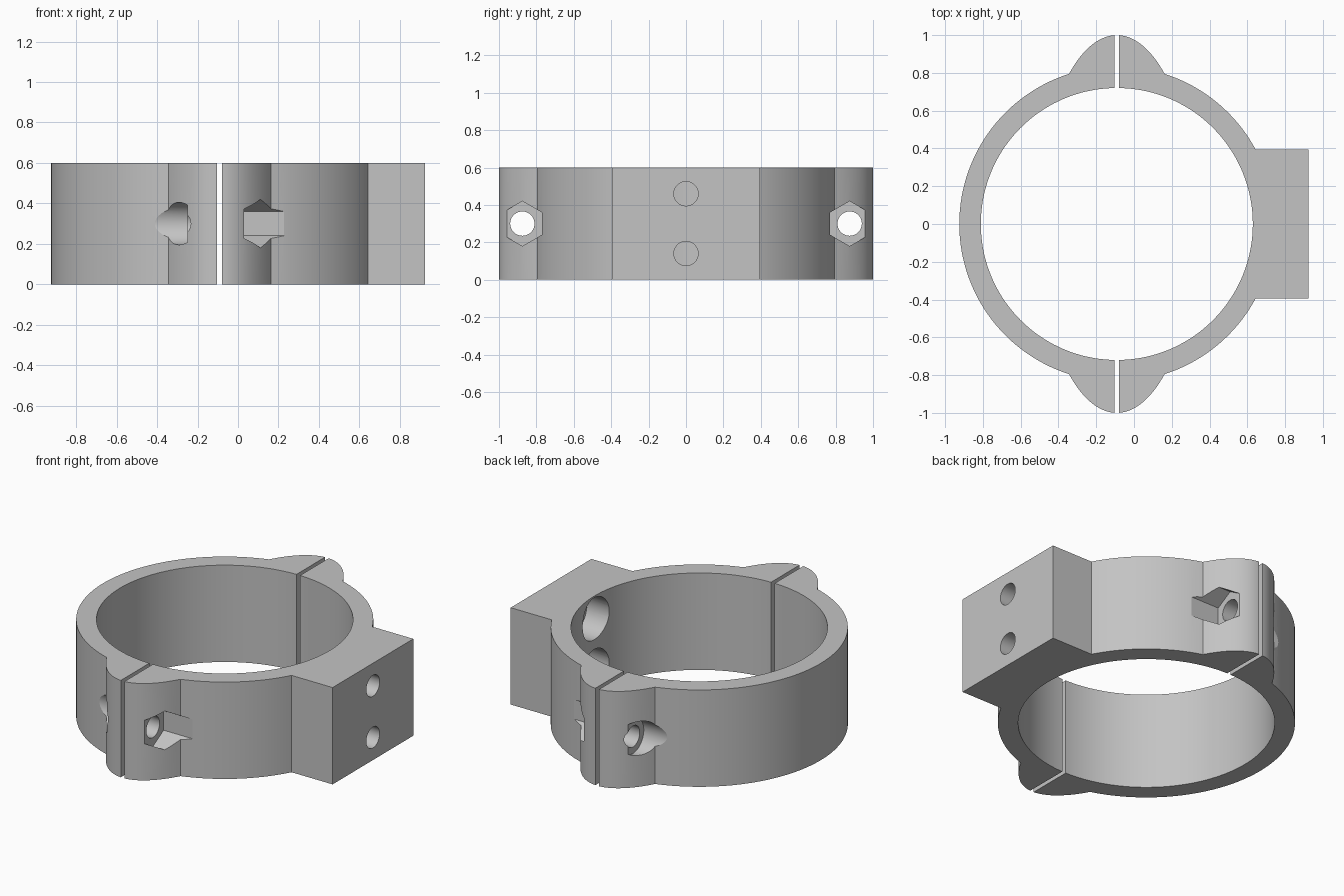
import bpy
import math
from mathutils import Matrix, Vector

if "Cube" in bpy.data.objects:
    bpy.data.objects.remove(bpy.data.objects["Cube"], do_unlink=True)

CX = -0.091          # ring axis
HEIGHT = 0.6
GAP = 0.0125         # half of the split between the two halves
BOLT_Y, BOLT_Z = 0.875, 0.3

grey = bpy.data.materials.new("plain grey")
grey.use_nodes = True
grey.diffuse_color = (0.55, 0.55, 0.55, 1)
grey.node_tree.nodes["Principled BSDF"].inputs["Base Color"].default_value = (0.55, 0.55, 0.55, 1)


def finish(name):
    obj = bpy.context.object
    obj.name = name
    obj.data.materials.append(grey)
    return obj


def box(name, low, high):
    low, high = Vector(low), Vector(high)
    bpy.ops.mesh.primitive_cube_add(size=1)
    obj = finish(name)
    size = high - low
    obj.data.transform(Matrix.Translation((low + high) / 2) @ Matrix.Diagonal((*size, 1)))
    return obj


def upright(name, radius_x, radius_y, height):
    """Vertical elliptic prism on the ring axis, centred on mid height."""
    bpy.ops.mesh.primitive_cylinder_add(vertices=144, radius=1, depth=1)
    obj = finish(name)
    obj.data.transform(Matrix.Translation((CX, 0, HEIGHT / 2))
                       @ Matrix.Diagonal((radius_x, radius_y, height, 1)))
    return obj


def rod(name, radius, x0, x1, y, z, sides=48):
    """Prism lying along x, with one corner pointing up."""
    bpy.ops.mesh.primitive_cylinder_add(vertices=sides, radius=radius, depth=x1 - x0)
    obj = finish(name)
    turn = Matrix.Rotation(math.pi / 2, 4, "Y") @ Matrix.Rotation(math.pi / 2, 4, "Z")
    if sides == 6:
        turn = Matrix.Rotation(math.pi / 2, 4, "Y")
        # put a corner on the z axis
        corner = turn @ obj.data.vertices[0].co
        angle = math.atan2(corner.y, corner.z)
        turn = Matrix.Rotation(angle, 4, "X") @ turn
    obj.data.transform(Matrix.Translation(((x0 + x1) / 2, y, z)) @ turn)
    return obj


def combine(target, tool, operation):
    mod = target.modifiers.new("shape", "BOOLEAN")
    mod.operation = operation
    mod.solver = "EXACT"
    mod.object = tool
    bpy.ops.object.select_all(action="DESELECT")
    bpy.context.view_layer.objects.active = target
    target.select_set(True)
    bpy.ops.object.modifier_apply(modifier=mod.name)
    bpy.data.objects.remove(tool, do_unlink=True)


def clamp_half(name, side):
    # ring blank with the bolt lugs, trimmed to one side of the split
    body = upright(name, 0.834, 0.834, 0.8)
    combine(body, upright("lugs", 0.417, 1.0, 0.9), "UNION")
    if side > 0:
        combine(body, box("mount_block", (0.4, -0.395, -0.2), (0.925, 0.395, 0.8)), "UNION")
    combine(body, upright("bore", 0.72, 0.72, 1.4), "DIFFERENCE")
    xs = sorted((CX + side * GAP, side * 1.5))
    combine(body, box("trim", (xs[0], -1.5, 0), (xs[1], 1.5, HEIGHT)), "INTERSECT")

    # bolt holes, with nut pockets on one half and round head pockets on the other
    for y in (-BOLT_Y, BOLT_Y):
        combine(body, rod("bolt_hole", 0.065, -1.2, 1.2, y, BOLT_Z), "DIFFERENCE")
        if side > 0:
            pocket = rod("nut_pocket", 0.12, 0.03, 0.6, y, BOLT_Z, 6)
        else:
            pocket = rod("head_pocket", 0.105, -0.8, -0.25, y, BOLT_Z)
        combine(body, pocket, "DIFFERENCE")

    # mounting holes, counterbored from inside the ring
    if side > 0:
        for z in (0.14, 0.46):
            combine(body, rod("mount_hole", 0.065, 0.3, 1.2, 0, z), "DIFFERENCE")
            combine(body, rod("counterbore", 0.13, 0.3, 0.77, 0, z), "DIFFERENCE")

    # one colour, smooth curves and sharp edges
    body.data.materials.clear()
    body.data.materials.append(grey)
    for face in body.data.polygons:
        face.material_index = 0
    bpy.ops.object.select_all(action="DESELECT")
    body.select_set(True)
    bpy.context.view_layer.objects.active = body
    bpy.ops.object.shade_smooth_by_angle(angle=math.radians(20))
    return body


clamp_half("clamp_half_right", -1)
clamp_half("clamp_half_left_with_mount", 1)
